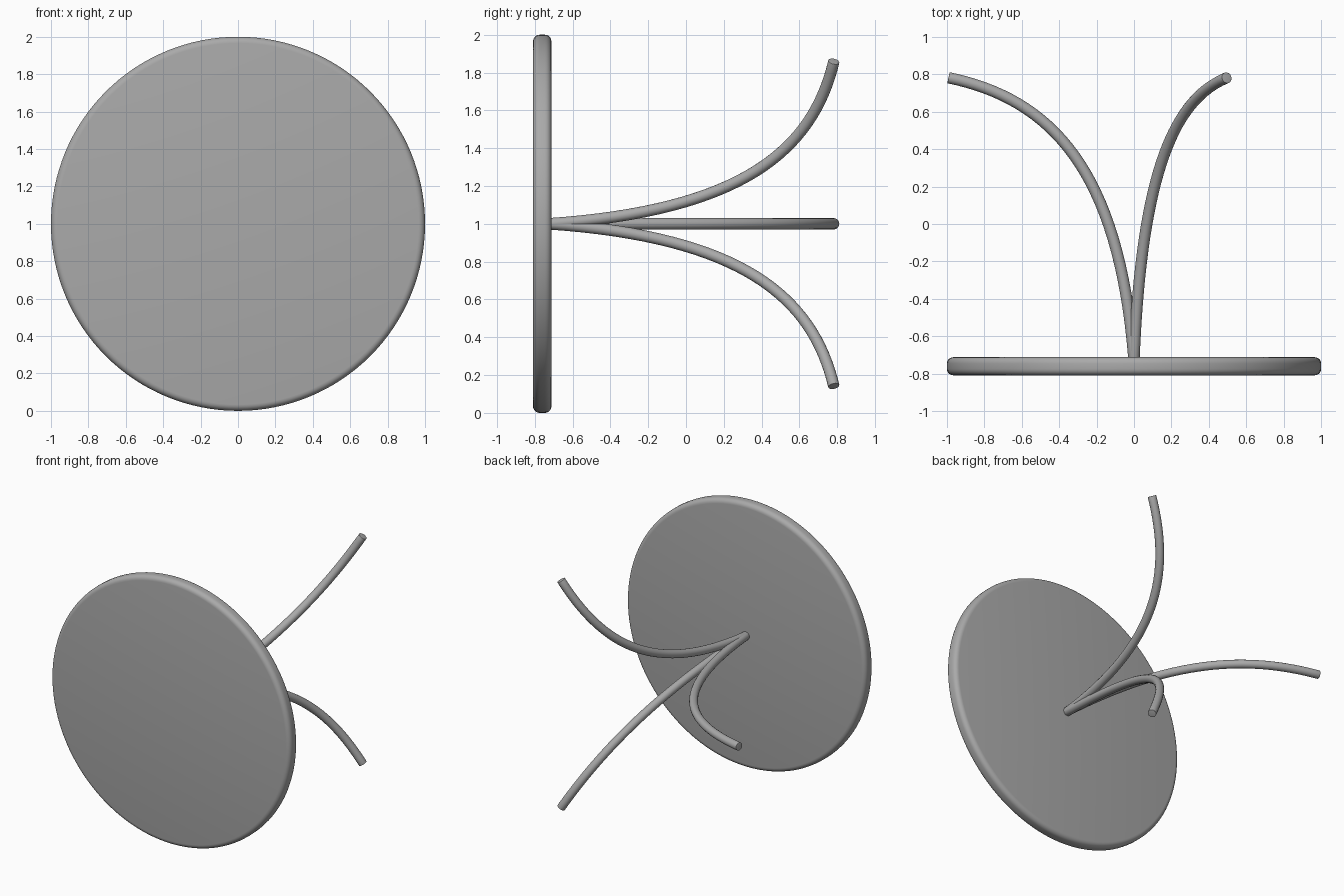
import bpy, math
from mathutils import Vector

if "Cube" in bpy.data.objects:
    bpy.data.objects.remove(bpy.data.objects["Cube"])

# dark grey finish shared by all parts
grey = bpy.data.materials.new("dark_grey")
grey.diffuse_color = (0.4, 0.4, 0.4, 1)
grey.use_nodes = True
grey.node_tree.nodes["Principled BSDF"].inputs["Base Color"].default_value = grey.diffuse_color


def finish(obj):
    obj.data.materials.clear()
    obj.data.materials.append(grey)
    bpy.ops.object.select_all(action='DESELECT')
    obj.select_set(True)
    bpy.context.view_layer.objects.active = obj
    bpy.ops.object.shade_smooth_by_angle(angle=math.radians(40))


def round_edges(obj, width, segments):
    m = obj.modifiers.new("round", 'BEVEL')
    m.width = width
    m.segments = segments
    m.limit_method = 'ANGLE'
    m.angle_limit = math.radians(60)
    bpy.ops.object.modifier_apply(modifier="round")


# round top, tipped upright to face the front, with a rounded rim
bpy.ops.mesh.primitive_cylinder_add(vertices=128, radius=1, depth=0.097,
                                    location=(0, -0.7605, 1),
                                    rotation=(math.pi / 2, 0, 0))
top = bpy.context.object
top.name = "round_top"
round_edges(top, 0.034, 5)
finish(top)

# curved legs: (outward distance, y) handles of one bezier sweep
START, H1, H2, END = (0, -0.73), (0.08, 0.30), (0.45, 0.67), (0.992, 0.782)


def make_leg(name, angle):
    def place(p):
        return Vector((p[0] * math.cos(angle), p[1], 1 + p[0] * math.sin(angle)))
    cu = bpy.data.curves.new(name, 'CURVE')
    cu.dimensions = '3D'
    cu.resolution_u = 32
    cu.bevel_depth = 0.03
    cu.bevel_resolution = 6
    cu.use_fill_caps = True
    sp = cu.splines.new('BEZIER')
    sp.bezier_points.add(1)
    a, b = sp.bezier_points
    for bp in (a, b):
        bp.handle_left_type = bp.handle_right_type = 'FREE'
    a.co, a.handle_left, a.handle_right = place(START), place((0, -0.9)), place(H1)
    b.co, b.handle_left, b.handle_right = place(END), place(H2), place((1.2, 0.825))
    leg = bpy.data.objects.new(name, cu)
    bpy.context.collection.objects.link(leg)
    bpy.ops.object.select_all(action='DESELECT')
    leg.select_set(True)
    bpy.context.view_layer.objects.active = leg
    bpy.ops.object.convert(target='MESH')
    leg = bpy.context.object
    # weld the caps so the foot can be rounded
    bpy.ops.object.mode_set(mode='EDIT')
    bpy.ops.mesh.select_all(action='SELECT')
    bpy.ops.mesh.remove_doubles(threshold=0.0001)
    bpy.ops.object.mode_set(mode='OBJECT')
    round_edges(leg, 0.014, 4)
    finish(leg)


for i, n in enumerate(("upper_leg", "side_leg", "lower_leg")):
    make_leg(n, math.radians(60 + 120 * i))
